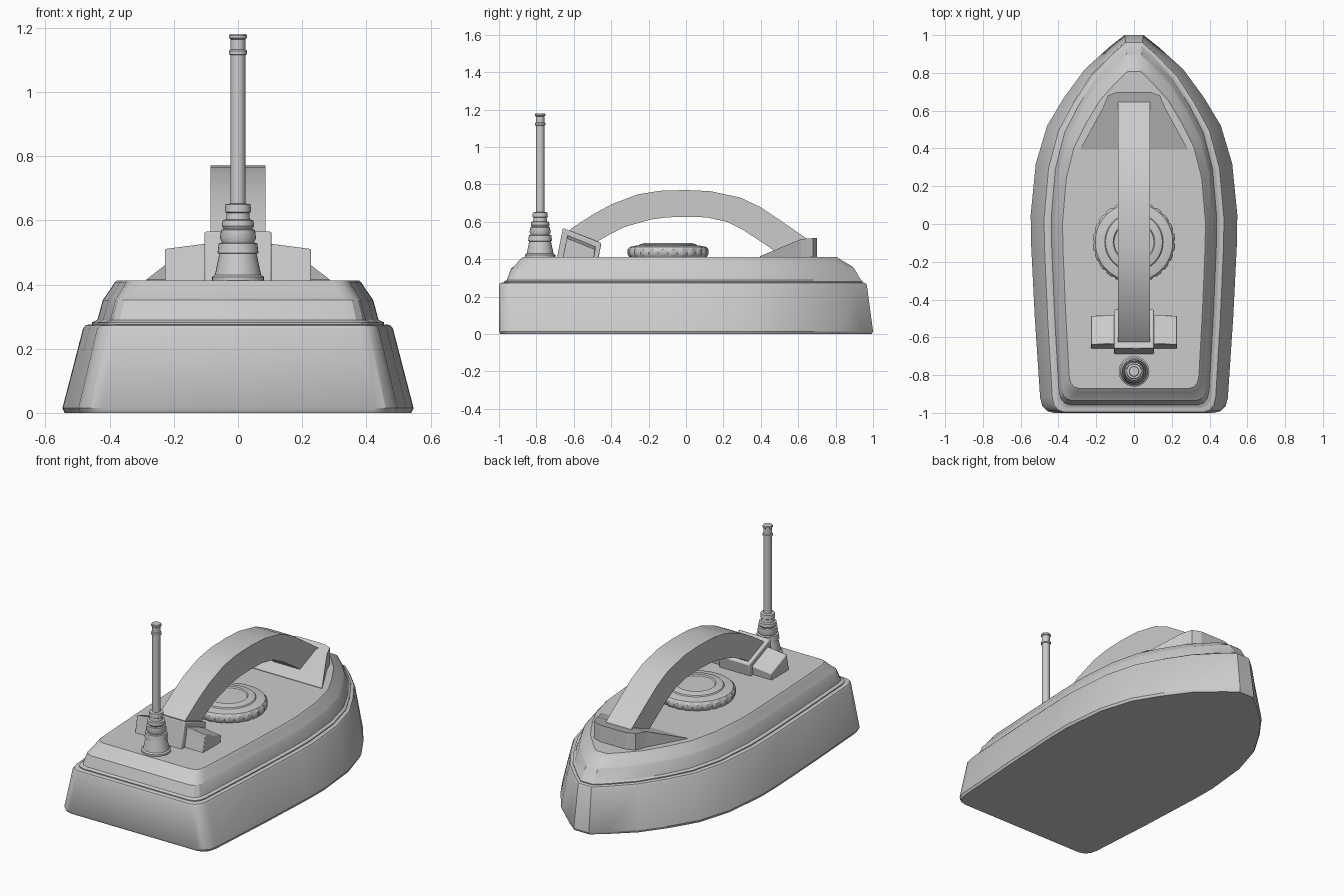
import bpy, bmesh
from math import cos, sin, pi, radians

if "Cube" in bpy.data.objects:
    bpy.data.objects.remove(bpy.data.objects["Cube"])


def make(name, verts, faces, smooth=None, bevel=0):
    me = bpy.data.meshes.new(name)
    bm = bmesh.new()
    vs = [bm.verts.new(v) for v in verts]
    for f in faces:
        bm.faces.new([vs[i] for i in f])
    bmesh.ops.recalc_face_normals(bm, faces=bm.faces)
    bm.to_mesh(me)
    bm.free()
    ob = bpy.data.objects.new(name, me)
    bpy.context.collection.objects.link(ob)
    if bevel:
        m = ob.modifiers.new("bevel", 'BEVEL')
        m.width, m.segments = bevel, 2
    if smooth:
        bpy.ops.object.select_all(action='DESELECT')
        ob.select_set(True)
        bpy.context.view_layer.objects.active = ob
        bpy.ops.object.shade_smooth_by_angle(angle=radians(smooth))
    return ob


def loft(name, rings, **kw):
    """Closed rings of equal length, bridged in order and capped at both ends."""
    n = len(rings[0])
    verts = [v for r in rings for v in r]
    faces = [(k * n + i, k * n + (i + 1) % n, (k + 1) * n + (i + 1) % n, (k + 1) * n + i)
             for k in range(len(rings) - 1) for i in range(n)]
    faces += [tuple(range(n))[::-1], tuple(range(len(verts) - n, len(verts)))]
    return make(name, verts, faces, **kw)


def lathe(name, y, profile, n, smooth=35, ribs=()):
    """Turned part; profile rows listed in ribs get an alternating radius."""
    rings = []
    for k, (r, z) in enumerate(profile):
        ring = []
        for i in range(n):
            rr = r - (0.008 if k in ribs and i % 4 == 0 else 0)
            a = 2 * pi * i / n
            ring.append((rr * cos(a), y + rr * sin(a), z))
        rings.append(ring)
    return loft(name, rings, smooth=smooth)


# Boat-shaped body: one plan outline, lofted through (z, half width, back y, nose y)
half = [(.425, -1), (.46, -.99), (.485, -.965), (.497, -.92), (.525, -.5), (.545, -.1),
        (.547, .05), (.52, .32), (.46, .52), (.37, .67), (.26, .82), (.127, .94), (.05, 1)]
outline = half + [(-x, y) for x, y in reversed(half)]


def section(z, w, back, nose):
    return [(x * w / .547, back + (y + 1) / 2 * (nose - back), z) for x, y in outline]


loft("lower_hull", [section(*s) for s in [
    (0, .54, -.993, .993), (.015, .547, -1, 1), (.262, .483, -1, .967),
    (.272, .476, -.995, .96), (.276, .462, -.982, .948)]], smooth=30)
loft("upper_hull", [section(*s) for s in [
    (.25, .455, -.972, .94), (.282, .455, -.972, .945), (.29, .438, -.957, .935),
    (.352, .421, -.935, .898), (.362, .414, -.92, .888), (.395, .391, -.89, .832),
    (.406, .385, -.878, .815), (.413, .378, -.87, .807)]], smooth=25)

# Arched handle, flat strap section
outer = [(-.66, .52), (-.61, .567), (-.5, .638), (-.396, .695), (-.257, .747), (-.14, .766),
         (0, .77), (.13, .764), (.29, .73), (.396, .68), (.52, .597), (.645, .51)]
inner = [(-.56, .43), (-.46, .503), (-.4, .537), (-.33, .572), (-.19, .612), (-.1, .624),
         (0, .627), (.11, .624), (.22, .6), (.3, .56), (.4, .495), (.51, .42)]
W = .085
loft("handle", [[(-W, *o), (W, *o), (W, *i), (-W, *i)] for o, i in zip(outer, inner)],
     smooth=30)

# Wedge block under the nose end of the handle
plan = [(.285, .395, .416), (.165, .615, .508), (.138, .68, .513), (.085, .70, .513)]
plan += [(-x, y, z) for x, y, z in reversed(plan)]
loft("nose_block", [[(x, y, .40) for x, y, z in plan], plan])

# Leaning bracket at the back end of the handle
quad = [(-.69, .405), (-.658, .567), (-.452, .487), (-.468, .405)]
loft("rear_bracket", [[(x, y, z) for y, z in quad] for x in (-.105, .105)],
     bevel=.006, smooth=30)

# Side lugs of the bracket
near = [(-.66, .405), (-.634, .53), (-.482, .468), (-.492, .405)]
far = [(-.66, .405), (-.638, .512), (-.486, .452), (-.492, .405)]
for side, s in (("left", -1), ("right", 1)):
    loft("bracket_lug_" + side, [[(s * .09, y, z) for y, z in near],
                                 [(s * .228, y, z) for y, z in far]],
         bevel=.004, smooth=30)

# Ribbed dial in the middle of the deck
lathe("dial", -.096, [(.2, .405), (.212, .418), (.218, .43), (.218, .452), (.205, .466),
                      (.165, .474), (.155, .474), (.15, .48), (.122, .487), (.11, .487),
                      (.105, .48)], 96, ribs=(1, 2, 3))

# Antenna: stepped flexible boot and thin mast with two collars
lathe("antenna_boot", -.78, [
    (.081, .405), (.081, .424), (.072, .43), (.058, .496), (.064, .498), (.060, .528),
    (.05, .53), (.056, .545), (.053, .57), (.045, .573), (.05, .582), (.048, .6),
    (.037, .603), (.035, .622), (.041, .626), (.039, .65), (.026, .652)], 32)
lathe("antenna_mast", -.78, [
    (.023, .64), (.023, 1.115), (.028, 1.117), (.028, 1.128), (.023, 1.132),
    (.023, 1.164), (.028, 1.168), (.028, 1.176), (.025, 1.18)], 24)
